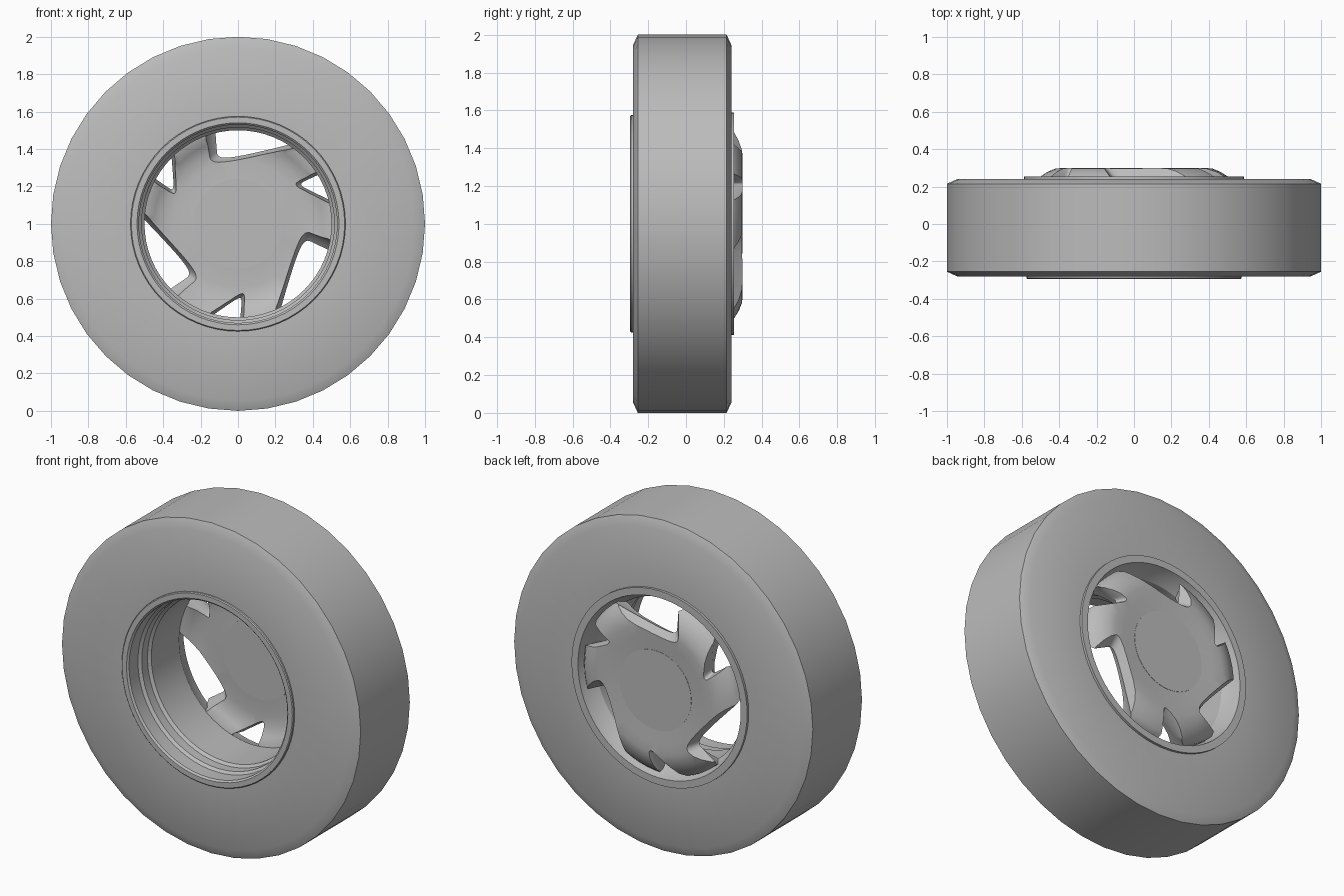
import bpy, bmesh, math
from mathutils import Matrix, Vector

cube = bpy.data.objects.get("Cube")
if cube:
    bpy.data.objects.remove(cube)

grey = bpy.data.materials.new("grey")
grey.use_nodes = True
grey.diffuse_color = (0.5, 0.5, 0.5, 1)
grey.node_tree.nodes["Principled BSDF"].inputs["Base Color"].default_value = (0.5, 0.5, 0.5, 1)


def add_object(name, bm):
    bmesh.ops.remove_doubles(bm, verts=bm.verts, dist=1e-5)
    bmesh.ops.recalc_face_normals(bm, faces=bm.faces)
    mesh = bpy.data.meshes.new(name)
    bm.to_mesh(mesh)
    bm.free()
    mesh.materials.append(grey)
    obj = bpy.data.objects.new(name, mesh)
    bpy.context.collection.objects.link(obj)
    return obj


def smooth(obj, angle=30):
    bpy.ops.object.select_all(action='DESELECT')
    obj.select_set(True)
    bpy.context.view_layer.objects.active = obj
    bpy.ops.object.shade_smooth_by_angle(angle=math.radians(angle))


def lathe(name, profile, segments):
    """Spin a closed (radius, y) profile around the axle."""
    bm = bmesh.new()
    verts = [bm.verts.new((r, y, 0)) for r, y in profile]
    edges = [bm.edges.new((verts[i - 1], verts[i])) for i in range(len(verts))
             if profile[i - 1][0] + profile[i][0] > 0]
    bmesh.ops.spin(bm, geom=verts + edges, cent=(0, 0, 0), axis=(0, 1, 0),
                   angle=math.tau, steps=segments)
    bmesh.ops.translate(bm, verts=bm.verts, vec=(0, 0, 1))
    return add_object(name, bm)


def rounded(points, rounds=3):
    """Cut the corners of an outline until it is soft."""
    pts = [Vector(p) for p in points]
    for _ in range(rounds):
        pts = [a.lerp(b, t) for a, b in zip(pts, pts[1:] + pts[:1]) for t in (0.25, 0.75)]
    return pts


# Tyre with chamfered shoulders
smooth(lathe("tyre", [(0.55, -0.28), (0.945, -0.28), (1, -0.255), (1, 0.215),
                      (0.945, 0.24), (0.55, 0.24)], 40))

# Rim barrel with a lip on each side and a stepped front
smooth(lathe("rim", [(0.575, -0.27), (0.575, -0.29), (0.57, -0.295), (0.54, -0.295),
                     (0.53, -0.285), (0.53, -0.2), (0.515, -0.185), (0.515, -0.13),
                     (0.5, -0.115), (0.5, 0.15), (0.53, 0.2), (0.545, 0.255),
                     (0.588, 0.255), (0.588, 0.23), (0.56, 0.2), (0.56, -0.25)], 64))

# Hub plate
smooth(lathe("hub_cap", [(0, 0.292), (0.24, 0.292), (0.24, 0.198), (0, 0.198)], 48))

# Domed spoke shell, bulging before it meets the rim
spokes = lathe("spokes", [(0.235, 0.29), (0.32, 0.296), (0.38, 0.3), (0.42, 0.296),
                          (0.46, 0.28), (0.5, 0.255), (0.525, 0.225), (0.525, 0.15),
                          (0.49, 0.15), (0.45, 0.18), (0.4, 0.2), (0.34, 0.205),
                          (0.235, 0.2)], 64)

# Swept windows: a large and a small one, three times round, waisted in depth
large = [(-0.13, 0.62), (-0.115, 0.41), (-0.11, 0.355), (-0.04, 0.352),
         (0.14, 0.39), (0.42, 0.46), (0.2, 0.65)]
small = [(-0.37, 0.52), (-0.345, 0.24), (-0.345, 0.18), (-0.38, 0.195),
         (-0.56, 0.33), (-0.5, 0.5)]
bm = bmesh.new()
for outline, centre in ((large, (0.12, 0.5)), (small, (-0.43, 0.33))):
    middle = Vector(centre)
    shape = rounded(outline)
    for turn in range(3):
        spin = Matrix.Rotation(turn * math.tau / 3, 4, 'Y')
        rings = []
        for y, grow in ((0.12, 1.25), (0.21, 1.16), (0.245, 1), (0.3, 1.2), (0.35, 1.3)):
            ring = []
            for p in shape:
                q = middle + (p - middle) * grow
                ring.append(bm.verts.new(spin @ Vector((q.x, y, q.y)) + Vector((0, 0, 1))))
            rings.append(ring)
        for a, b in zip(rings, rings[1:]):
            for i in range(len(a)):
                bm.faces.new((a[i - 1], a[i], b[i], b[i - 1]))
        bm.faces.new(rings[0])
        bm.faces.new(rings[-1])
cutter = add_object("window_cutter", bm)
cutter.hide_render = True

cut = spokes.modifiers.new("windows", 'BOOLEAN')
cut.operation = 'DIFFERENCE'
cut.solver = 'EXACT'
cut.object = cutter
bpy.context.view_layer.update()
result = bpy.data.meshes.new_from_object(spokes.evaluated_get(bpy.context.evaluated_depsgraph_get()))
spokes.modifiers.clear()
spokes.data = result
bpy.data.objects.remove(cutter)
smooth(spokes, 40)
